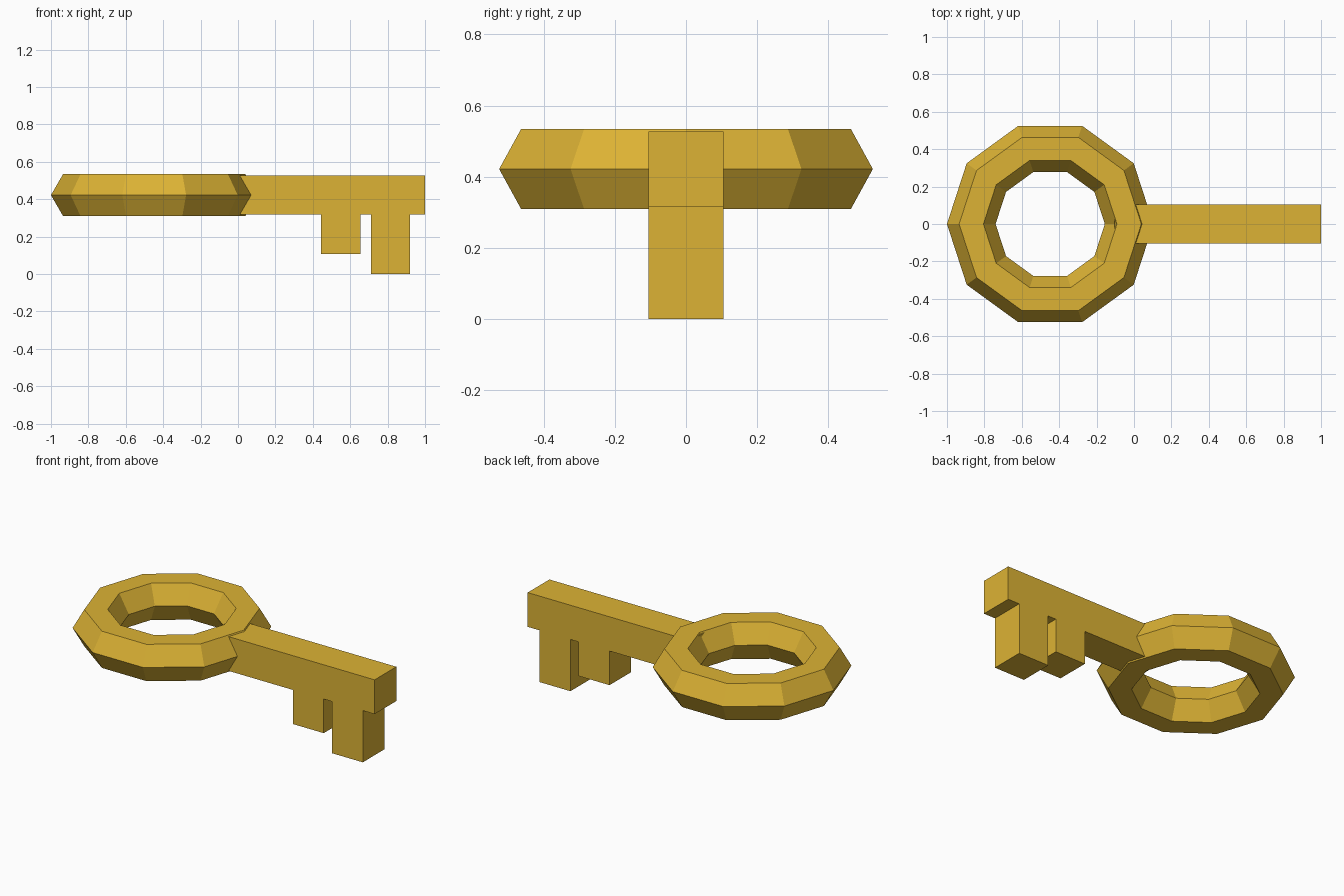
import bpy, bmesh

if "Cube" in bpy.data.objects:
    bpy.data.objects.remove(bpy.data.objects["Cube"])

gold = bpy.data.materials.new("gold")
gold.diffuse_color = (0.72, 0.45, 0.035, 1)
gold.use_nodes = True
gold.node_tree.nodes["Principled BSDF"].inputs["Base Color"].default_value = gold.diffuse_color

# Bow: low-poly ring, 10 segments around a hexagonal section
bpy.ops.mesh.primitive_torus_add(major_segments=10, minor_segments=6,
                                 major_radius=0.422, minor_radius=0.13,
                                 location=(-0.448, 0, 0.422))
bow = bpy.context.object
bow.name = "key_bow"
bow.data.materials.append(gold)

# Shaft and teeth: one side profile (x, z) extruded through the thickness
HALF = 0.105
profile = [(-0.105, 0.317), (0.445, 0.317), (0.445, 0.108), (0.655, 0.108),
           (0.655, 0.317), (0.71, 0.317), (0.71, 0), (0.92, 0),
           (0.92, 0.317), (1, 0.317), (1, 0.527), (-0.105, 0.527)]
bm = bmesh.new()
face = bm.faces.new([bm.verts.new((x, -HALF, z)) for x, z in profile])
ext = bmesh.ops.extrude_face_region(bm, geom=[face])
verts = [g for g in ext["geom"] if isinstance(g, bmesh.types.BMVert)]
bmesh.ops.translate(bm, verts=verts, vec=(0, 2 * HALF, 0))
if not any(f.is_valid and all(v.co.y < 0 for v in f.verts) for f in bm.faces):
    bm.faces.new([v for v in bm.verts if v.co.y < 0])
bmesh.ops.recalc_face_normals(bm, faces=bm.faces)
mesh = bpy.data.meshes.new("key_shaft")
bm.to_mesh(mesh)
bm.free()
mesh.materials.append(gold)
shaft = bpy.data.objects.new("key_shaft_and_teeth", mesh)
bpy.context.collection.objects.link(shaft)
